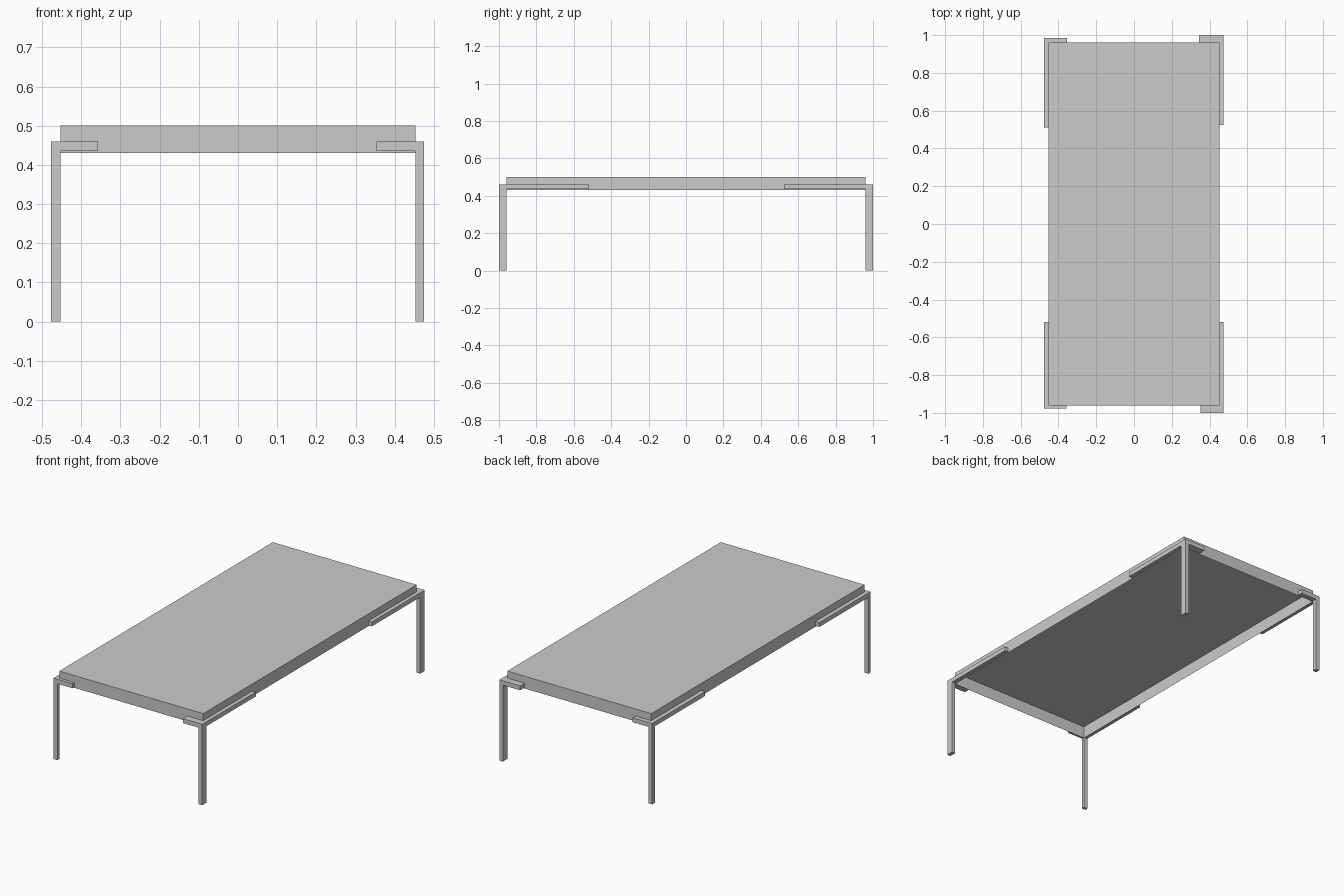
import bpy
import bmesh

if "Cube" in bpy.data.objects:
    bpy.data.objects.remove(bpy.data.objects["Cube"])

TX, TY = 0.453, 0.96          # half size of the tabletop
Z_LOW, Z_TOP = 0.43, 0.50
RAIL_LOW, RAIL_TOP = 0.435, 0.46


def add_box(bm, a, b):
    """Add a box between two opposite corners and return its faces."""
    lo = [min(p, q) for p, q in zip(a, b)]
    hi = [max(p, q) for p, q in zip(a, b)]
    verts = bmesh.ops.create_cube(bm, size=1)["verts"]
    for v in verts:
        v.co = [h if c > 0 else l for c, l, h in zip(v.co, lo, hi)]
    return {f for v in verts for f in v.link_faces}


def finish(bm, name):
    mesh = bpy.data.meshes.new(name)
    bm.normal_update()
    bm.to_mesh(mesh)
    bm.free()
    obj = bpy.data.objects.new(name, mesh)
    bpy.context.collection.objects.link(obj)
    return obj


# Tabletop: flat panel with a skirt, open underneath
bm = bmesh.new()
faces = add_box(bm, (-TX, -TY, Z_LOW), (TX, TY, Z_TOP))
bm.normal_update()
bmesh.ops.delete(bm, geom=[f for f in faces if f.normal.z < -0.5],
                 context="FACES_ONLY")
finish(bm, "tabletop")

# Corner legs: a post plus two rails hugging the tabletop edges
# name: (outer x, outer y, end of x rail, end of y rail)
corners = {
    "front_left_leg": (-0.477, -0.978, -0.357, -0.518),
    "front_right_leg": (0.475, -1.0, 0.353, -0.518),
    "back_left_leg": (-0.477, 0.986, -0.354, 0.51),
    "back_right_leg": (0.475, 1.0, 0.344, 0.525),
}
for name, (ox, oy, ex, ey) in corners.items():
    ix = TX if ox > 0 else -TX
    iy = TY if oy > 0 else -TY
    bm = bmesh.new()
    add_box(bm, (ox, oy, 0), (ix, iy, RAIL_TOP))
    add_box(bm, (ix, oy, RAIL_LOW), (ex, iy, RAIL_TOP))
    add_box(bm, (ox, iy, RAIL_LOW), (ix, ey, RAIL_TOP))
    finish(bm, name)
